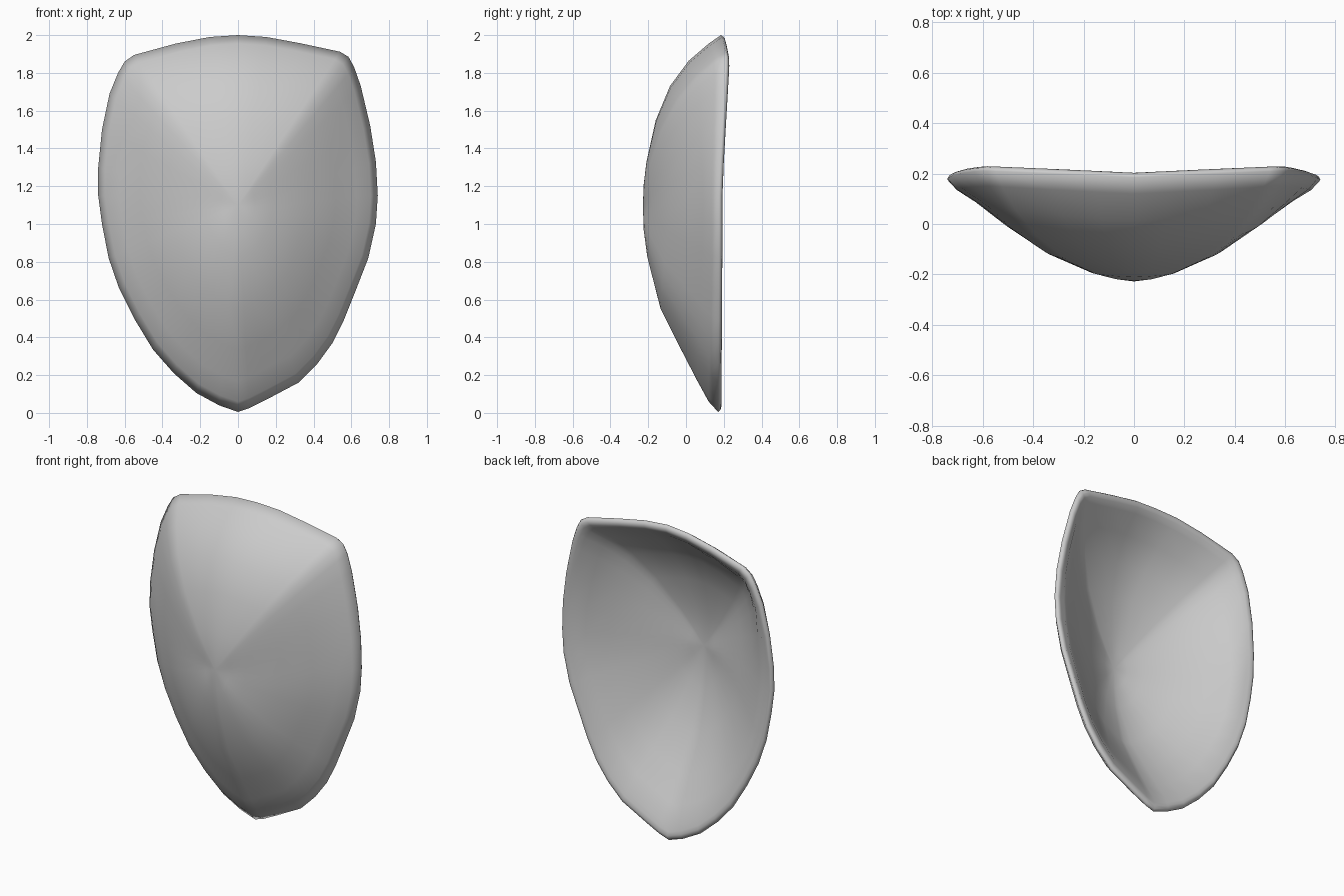
import bpy, bmesh, math

if "Cube" in bpy.data.objects:
    bpy.data.objects.remove(bpy.data.objects["Cube"])

# Front outline (x, z), slightly uneven left to right, running around the shield
OUTLINE = [(0, 0.005), (.06, .025), (.15, .07), (.32, .16), (.42, .26), (.50, .37), (.56, .49),
           (.62, .64), (.69, .82), (.73, 1.0), (.74, 1.15), (.73, 1.33), (.70, 1.52),
           (.65, 1.73), (.615, 1.83), (.585, 1.885), (.54, 1.912), (.33, 1.957), (.15, 1.99),
           (0, 2.0), (-.15, 1.99), (-.33, 1.955), (-.55, 1.895), (-.60, 1.86), (-.635, 1.80),
           (-.68, 1.69), (-.72, 1.5), (-.74, 1.3), (-.74, 1.15), (-.72, 1.0), (-.685, .82),
           (-.63, .66), (-.55, .5), (-.45, .335), (-.34, .21), (-.22, .105), (-.10, .04)]
CZ = 1.1
APEX = -.228

# Bulge depth from centre to edge, along the side, upward and downward directions
RINGS = [.12, .25, .5, .7, .85, .95, 1]
SIDE = [-.21, -.18, -.09, .01, .09, .135, .175]
UP = [-.224, -.21, -.16, -.085, .015, .12, .185]
DOWN = [-.224, -.205, -.135, -.025, .06, .12, .17]


def depth(i, x, z):
    d = math.hypot(x, z - CZ)
    w = (x / d) ** 2
    other = UP if z > CZ else DOWN
    flare = .03 * min(max((z - 1.2) / .65, 0), 1) * min(abs(x) / .6, 1)
    return w * SIDE[i] + (1 - w) * other[i] + flare * RINGS[i] ** 4


bm = bmesh.new()


def loop(scale, i, offset):
    return [bm.verts.new((x * scale, depth(i, x, z) + offset, CZ + (z - CZ) * scale))
            for x, z in OUTLINE]


# Front skin, rounded rim, then hollow back skin
last = len(RINGS) - 1
loops = [loop(r, i, 0) for i, r in enumerate(RINGS)]
loops += [loop(.99, last, .013), loop(.97, last, .018), loop(.95, last, .01)]
loops += [loop(RINGS[i] * .965, i, .05) for i in range(last - 1, -1, -1)]

n = len(OUTLINE)
for a, b in zip(loops, loops[1:]):
    for k in range(n):
        m = (k + 1) % n
        bm.faces.new((a[k], a[m], b[m], b[k]))
for ring, y in ((loops[0], APEX), (loops[-1], APEX + .05)):
    c = bm.verts.new((0, y, CZ))
    for k in range(n):
        bm.faces.new((c, ring[k], ring[(k + 1) % n]))
bmesh.ops.recalc_face_normals(bm, faces=bm.faces)
for f in bm.faces:
    f.smooth = True

mesh = bpy.data.meshes.new("shield")
bm.to_mesh(mesh)
bm.free()
shield = bpy.data.objects.new("shield", mesh)
bpy.context.collection.objects.link(shield)
